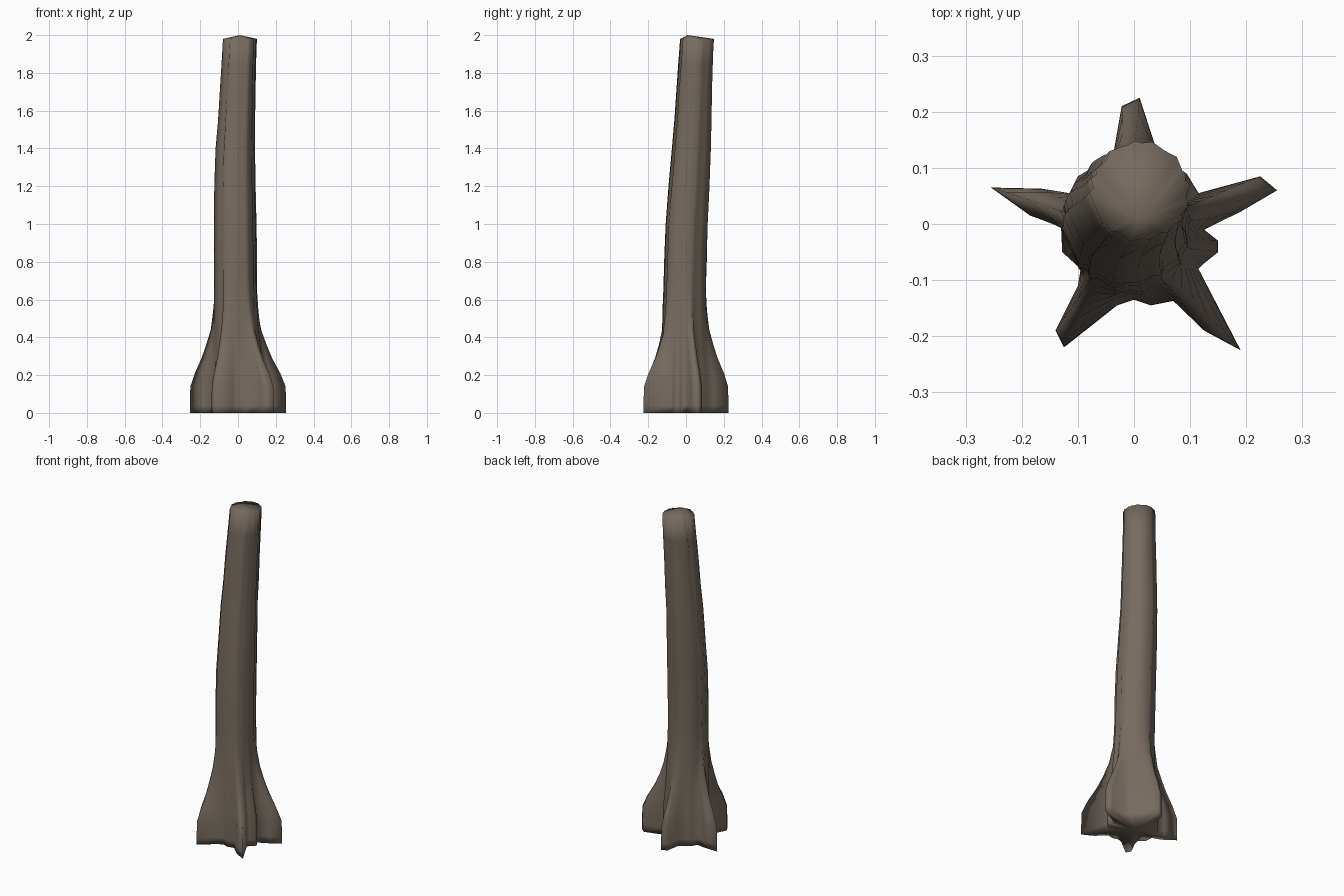
import bpy, bmesh, math, random

random.seed(4)

# Plan of the root flare at ground level, counter-clockwise
base = [(.125, -.01), (.19, .022), (.255, .06), (.225, .085), (.115, .055),
        (.095, .088), (.065, .11), (.036, .145), (.01, .225), (-.022, .21),
        (-.036, .13), (-.075, .10), (-.10, .085), (-.115, .055), (-.165, .063),
        (-.255, .065), (-.185, .015), (-.13, -.005), (-.128, -.05), (-.095, -.08),
        (-.10, -.11), (-.14, -.19), (-.125, -.22), (-.03, -.145), (.0, -.135),
        (.03, -.145), (.07, -.137), (.125, -.19), (.19, -.225), (.115, -.08),
        (.125, -.07), (.15, -.05), (.15, -.03)]

# Bark ribs: every point keeps its angle but gets its own radius factor
angles = [math.atan2(y, x) for x, y in base]
ribs = [(1.0 if i % 2 else 0.93) + random.uniform(-.02, .02) for i in range(len(base))]

# Trunk rings: height, centre x, centre y, radius, amount of root flare
rings = [(0, -.005, -.005, .118, 1), (.04, -.005, -.005, .118, 1),
         (.14, -.005, -.005, .118, .98), (.21, -.006, -.006, .117, .8),
         (.29, -.007, -.007, .116, .53), (.36, -.008, -.008, .116, .35),
         (.44, -.008, -.008, .116, .17), (.54, -.009, -.008, .115, .06),
         (.65, -.010, -.007, .114, 0), (.82, -.012, -.003, .114, 0),
         (1.0, -.013, .003, .113, 0), (1.2, -.014, .016, .109, 0),
         (1.4, -.012, .029, .104, 0), (1.55, -.006, .037, .099, 0),
         (1.7, .000, .043, .096, 0), (1.85, .006, .051, .092, 0),
         (1.98, .011, .059, .090, 0)]

# Tree trunk lofted through the rings, with fans closing both ends
bm = bmesh.new()
loops = []
for z, cx, cy, r, f in rings:
    loop = []
    for (bx, by), a, k in zip(base, angles, ribs):
        rr = r * (k + random.uniform(-.015, .015))
        tx, ty = cx + rr * math.cos(a), cy + rr * math.sin(a)
        loop.append(bm.verts.new((tx + (bx - tx) * f, ty + (by - ty) * f, z)))
    loops.append(loop)

n = len(base)
for lo, hi in zip(loops, loops[1:]):
    for i in range(n):
        j = (i + 1) % n
        bm.faces.new((lo[i], lo[j], hi[j], hi[i]))
bottom = bm.verts.new((0, 0, 0))
top = bm.verts.new((.01, .008, 2.0))
for i in range(n):
    j = (i + 1) % n
    bm.faces.new((bottom, loops[0][j], loops[0][i]))
    bm.faces.new((top, loops[-1][i], loops[-1][j]))
bmesh.ops.recalc_face_normals(bm, faces=bm.faces)

mesh = bpy.data.meshes.new("tree_trunk")
bm.to_mesh(mesh)
bm.free()
trunk = bpy.data.objects.new("tree_trunk", mesh)
bpy.context.collection.objects.link(trunk)
mesh.shade_smooth()

# Bark colour
bark = bpy.data.materials.new("bark")
bark.diffuse_color = (.18, .145, .115, 1)
mesh.materials.append(bark)
